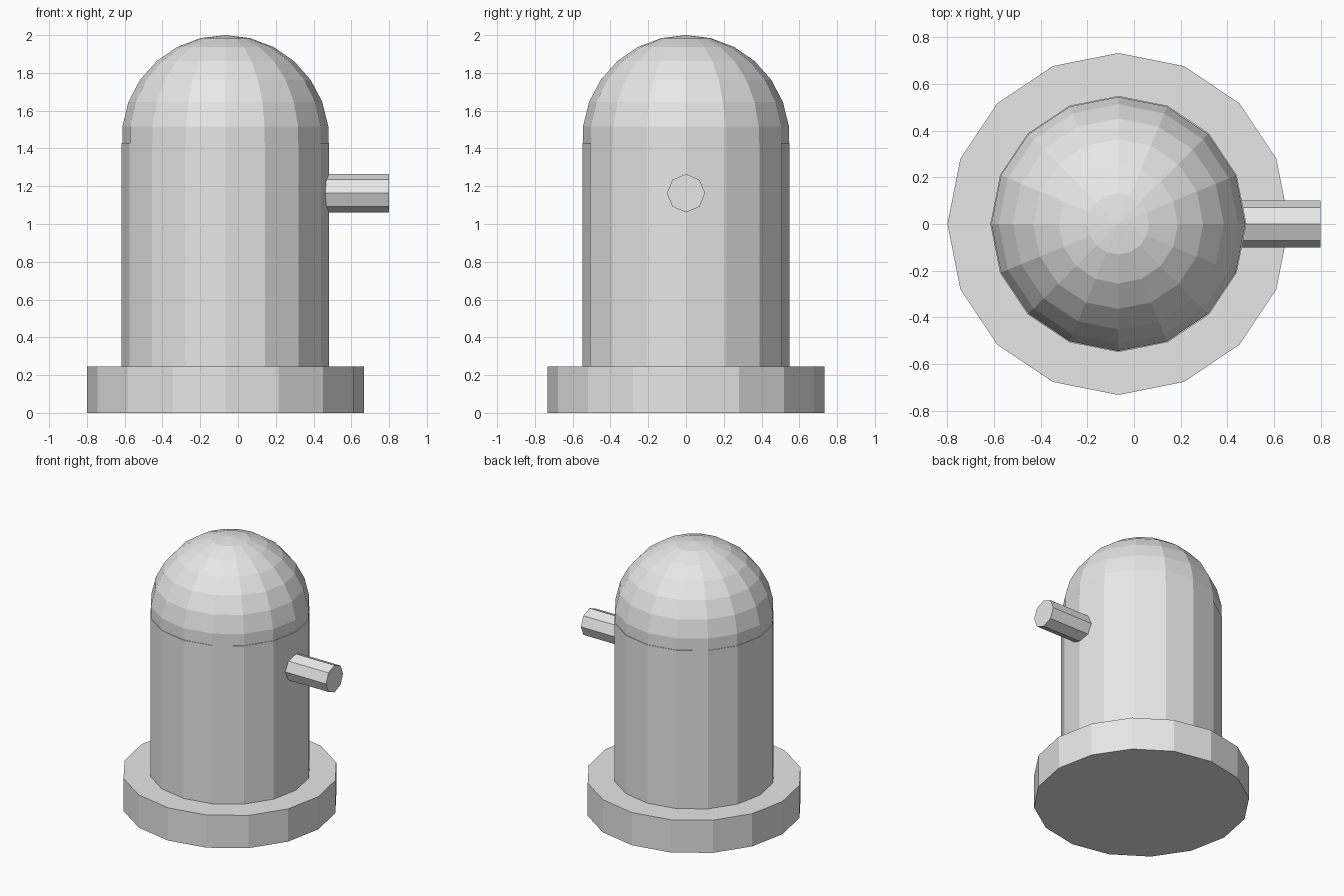
import bpy
import math

cube = bpy.data.objects.get("Cube")
if cube:
    bpy.data.objects.remove(cube, do_unlink=True)

# One plain grey for the whole model
GREY = (0.8, 0.8, 0.8, 1.0)
grey = bpy.data.materials.new("light_grey")
grey.use_nodes = True
grey.diffuse_color = GREY
grey.node_tree.nodes["Principled BSDF"].inputs["Base Color"].default_value = GREY

AXIS_X = -0.067      # centre line of base, body and dome
BODY_RADIUS = 0.549
SIDES = 16


def finish(name):
    obj = bpy.context.object
    obj.name = name
    obj.data.name = name
    obj.data.materials.append(grey)
    bpy.ops.object.shade_flat()


def upright_cylinder(name, radius, bottom, top):
    bpy.ops.mesh.primitive_cylinder_add(
        vertices=SIDES, radius=radius, depth=top - bottom,
        location=(AXIS_X, 0, (bottom + top) / 2))
    finish(name)


# Wide base disc and the column standing on it
upright_cylinder("base", 0.733, 0, 0.245)
upright_cylinder("body", BODY_RADIUS, 0.2, 1.43)

# Rounded top, sunk into the column
bpy.ops.mesh.primitive_uv_sphere_add(
    segments=SIDES, ring_count=13, radius=BODY_RADIUS,
    location=(AXIS_X, 0, 2 - BODY_RADIUS))
finish("dome")

# Octagonal side peg pointing to the left
peg_start, peg_end = 0.4, 0.8
bpy.ops.mesh.primitive_cylinder_add(
    vertices=8, radius=0.101, depth=peg_end - peg_start,
    location=((peg_start + peg_end) / 2, 0, 1.163),
    rotation=(0, math.pi / 2, 0))
finish("side_peg")
